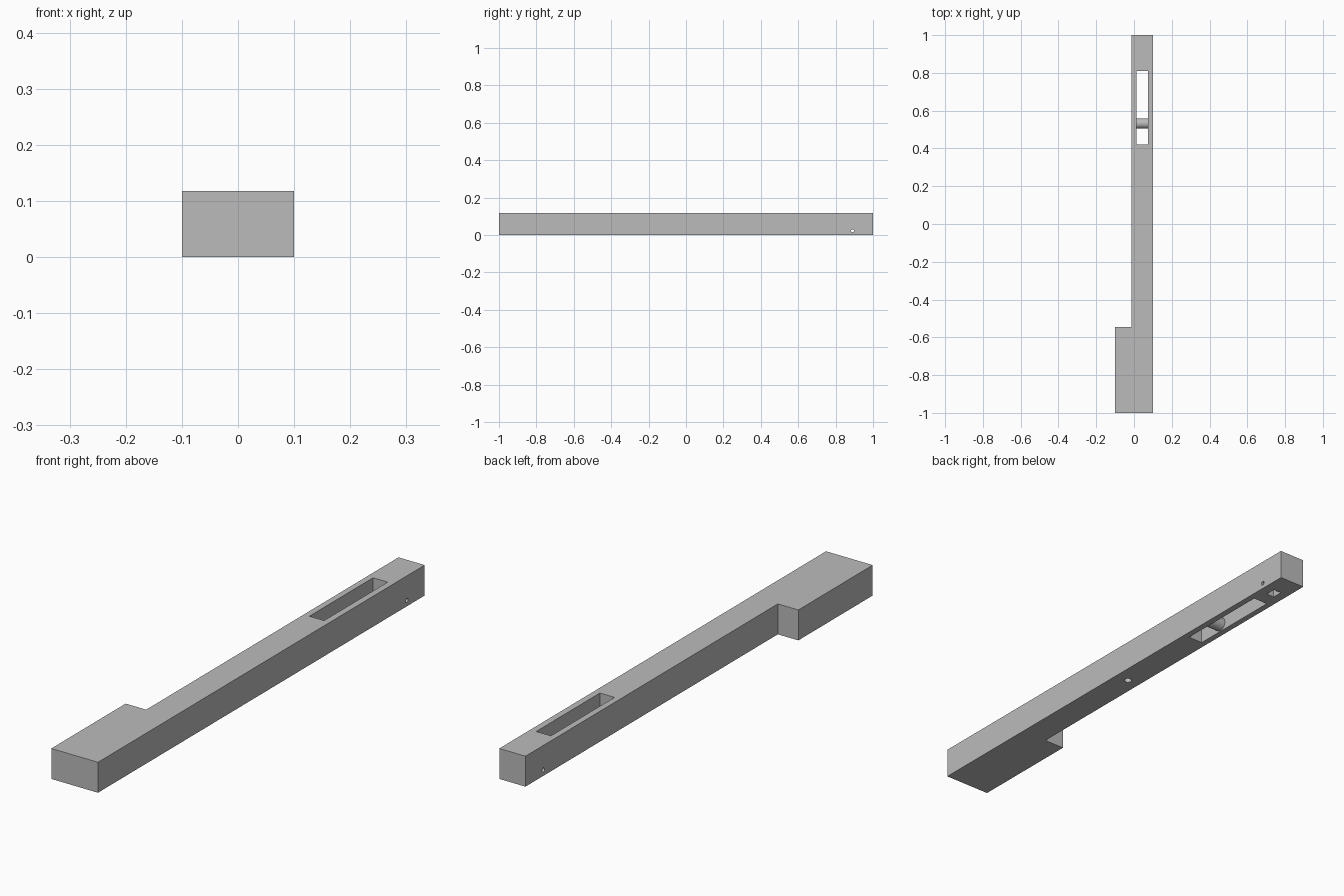
import bpy, bmesh
from math import pi
from mathutils import Matrix, Vector

if "Cube" in bpy.data.objects:
    bpy.data.objects.remove(bpy.data.objects["Cube"], do_unlink=True)

grey = bpy.data.materials.new("plain grey")
grey.use_nodes = True
grey.diffuse_color = (0.5, 0.5, 0.5, 1)
grey.node_tree.nodes["Principled BSDF"].inputs["Base Color"].default_value = (0.5, 0.5, 0.5, 1)

HEIGHT = 0.118


def make_object(name, bm):
    bmesh.ops.recalc_face_normals(bm, faces=bm.faces)
    mesh = bpy.data.meshes.new(name)
    bm.to_mesh(mesh)
    bm.free()
    mesh.materials.append(grey)
    obj = bpy.data.objects.new(name, mesh)
    bpy.context.collection.objects.link(obj)
    return obj


def box(name, low, high):
    low, high = Vector(low), Vector(high)
    bm = bmesh.new()
    place = Matrix.Translation((low + high) / 2) @ Matrix.Diagonal((high - low).to_4d())
    bmesh.ops.create_cube(bm, size=1, matrix=place)
    return make_object(name, bm)


def cylinder(name, centre, radius, length, along_x=False, sides=32):
    bm = bmesh.new()
    turn = Matrix.Rotation(pi / 2 if along_x else 0, 4, 'Y')
    bmesh.ops.create_cone(bm, cap_ends=True, segments=sides, radius1=radius, radius2=radius,
                          depth=length, matrix=Matrix.Translation(centre) @ turn)
    return make_object(name, bm)


def smooth(obj):
    bpy.ops.object.select_all(action='DESELECT')
    obj.select_set(True)
    bpy.context.view_layer.objects.active = obj
    bpy.ops.object.shade_smooth_by_angle(angle=pi / 6)


def cut(target, cutter):
    cutter.hide_render = True
    mod = target.modifiers.new("cut", 'BOOLEAN')
    mod.operation = 'DIFFERENCE'
    mod.solver = 'EXACT'
    mod.object = cutter
    bpy.context.view_layer.objects.active = target
    bpy.ops.object.modifier_apply(modifier=mod.name)
    bpy.data.objects.remove(cutter, do_unlink=True)


# Long bar with a wider block at the front end
outline = [(-0.1, -1), (0.1, -1), (0.1, 1), (-0.012, 1), (-0.012, -0.545), (-0.1, -0.545)]
bm = bmesh.new()
base = bm.faces.new([bm.verts.new((x, y, 0)) for x, y in outline])
raised = bmesh.ops.extrude_face_region(bm, geom=[base])["geom"]
bmesh.ops.translate(bm, vec=(0, 0, HEIGHT),
                    verts=[v for v in raised if isinstance(v, bmesh.types.BMVert)])
body = make_object("bar_body", bm)

# Through slot, square pocket below, round blind hole below, cross hole
cut(body, box("slot_cutter", (0.012, 0.42, -0.1), (0.075, 0.81, 0.2)))
cut(body, box("pocket_cutter", (0.025, 0.867, -0.05), (0.06, 0.91, 0.05)))
cut(body, cylinder("socket_cutter", (0.042, 0.013, 0), 0.014, 0.1))
cut(body, cylinder("cross_hole_cutter", (0.044, 0.89, 0.023), 0.008, 0.3, along_x=True))
smooth(body)

# Round pin across the slot
pin = cylinder("slot_pin", (0.0435, 0.532, 0.03), 0.027, 0.065, along_x=True, sides=48)
smooth(pin)
